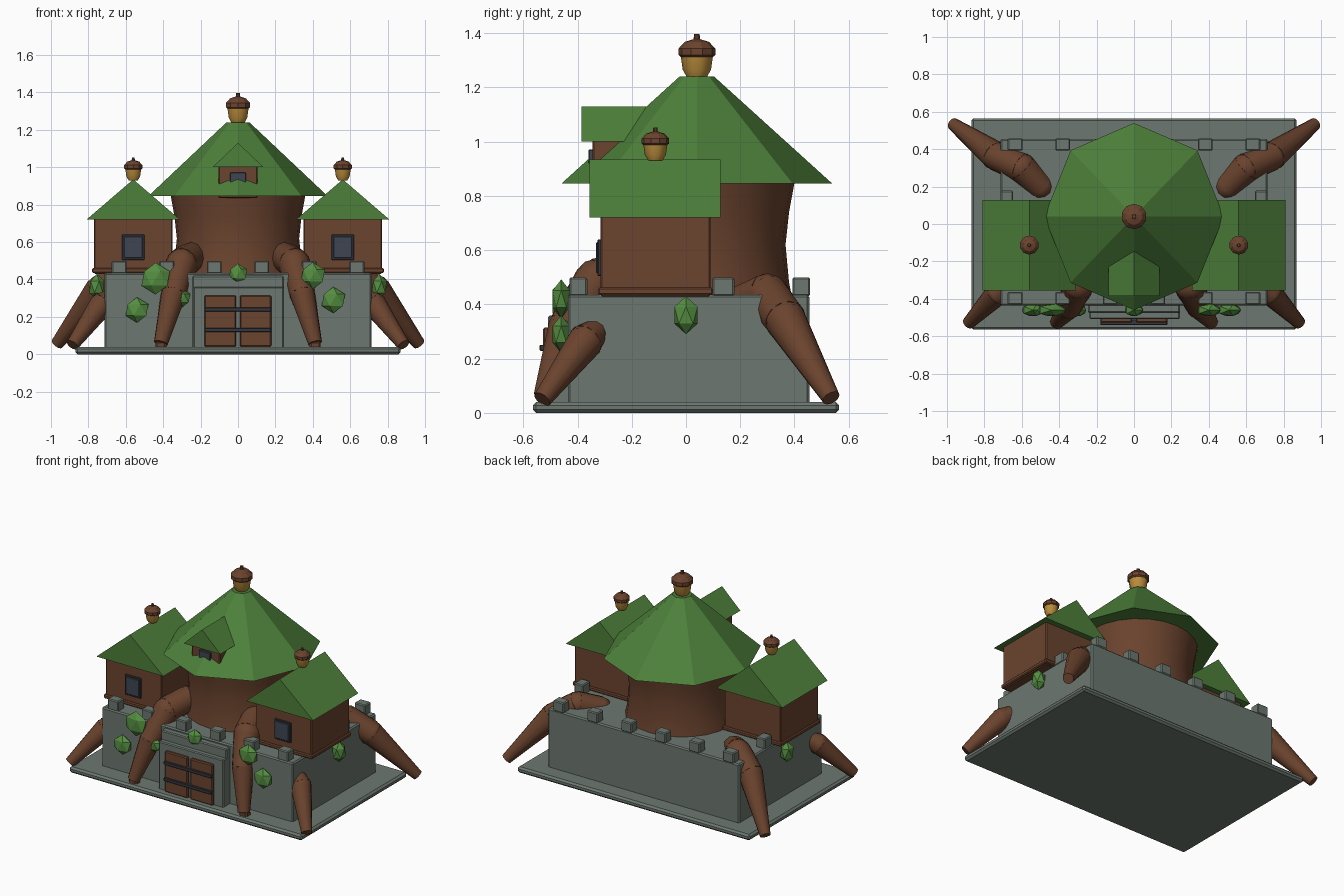
import bpy, bmesh, math
from mathutils import Vector

cube = bpy.data.objects.get("Cube")
if cube:
    bpy.data.objects.remove(cube, do_unlink=True)


def material(name, rgb):
    m = bpy.data.materials.new(name)
    m.use_nodes = True
    m.diffuse_color = (*rgb, 1)
    bsdf = next(n for n in m.node_tree.nodes if n.type == 'BSDF_PRINCIPLED')
    bsdf.inputs["Base Color"].default_value = (*rgb, 1)
    bsdf.inputs["Roughness"].default_value = 0.8
    return m


STONE = material("grey_stone", (.15, .185, .162))
BARK = material("brown_bark", (.145, .056, .027))
ROOF = material("roof_green", (.075, .215, .043))
LEAF = material("leaf_green", (.09, .27, .052))
GOLD = material("acorn_gold", (.5, .27, .045))
IRON = material("dark_iron", (.035, .038, .048))
GLASS = material("dark_glass", (.05, .06, .085))


def finish(name, bm, mat, smooth=None, bevel=0):
    """Turn a bmesh into an object with one colour."""
    bmesh.ops.recalc_face_normals(bm, faces=bm.faces[:])
    mesh = bpy.data.meshes.new(name)
    bm.to_mesh(mesh)
    bm.free()
    mesh.materials.append(mat)
    ob = bpy.data.objects.new(name, mesh)
    bpy.context.collection.objects.link(ob)
    if bevel:
        mod = ob.modifiers.new("bevel", 'BEVEL')
        mod.width, mod.segments = bevel, 1
    if smooth:
        bpy.ops.object.select_all(action='DESELECT')
        ob.select_set(True)
        bpy.context.view_layer.objects.active = ob
        bpy.ops.object.shade_smooth_by_angle(angle=math.radians(smooth))
    return ob


def box(name, x, y, z, mat, bevel=.006):
    """Box from (min, max) ranges on each axis."""
    bm = bmesh.new()
    bmesh.ops.create_cube(bm, size=1)
    for v in bm.verts:
        v.co = [(lo + hi) / 2 + c * (hi - lo) for c, (lo, hi) in zip(v.co, (x, y, z))]
    return finish(name, bm, mat, bevel=bevel)


def lathe(name, profile, centre, sides, mat, smooth=None):
    """Closed turned shape from (radius, height) pairs."""
    bm = bmesh.new()
    rings = []
    for r, z in profile:
        rings.append([bm.verts.new((centre[0] + r * math.sin(2 * math.pi * i / sides),
                                    centre[1] + r * math.cos(2 * math.pi * i / sides), z))
                      for i in range(sides)])
    for a, b in zip(rings, rings[1:]):
        for i in range(sides):
            j = (i + 1) % sides
            bm.faces.new((a[i], a[j], b[j], b[i]))
    bm.faces.new(rings[0])
    bm.faces.new(rings[-1])
    return finish(name, bm, mat, smooth)


def gable(name, cx, half, y, z, mat):
    """Triangular roof prism with its ridge along y."""
    bm = bmesh.new()
    ends = [[bm.verts.new((cx - half, yy, z[0])), bm.verts.new((cx + half, yy, z[0])),
             bm.verts.new((cx, yy, z[1]))] for yy in y]
    for e in ends:
        bm.faces.new(e)
    for i in range(3):
        j = (i + 1) % 3
        bm.faces.new((ends[0][i], ends[0][j], ends[1][j], ends[1][i]))
    return finish(name, bm, mat)


def root(name, side, points):
    """Tapered limb through (x, y, z, radius) points, rounded at the joints."""
    bm = bmesh.new()
    pts = [(Vector((side * p[0], p[1], p[2])), p[3]) for p in points]
    for (a, ra), (b, rb) in zip(pts, pts[1:]):
        d = b - a
        made = bmesh.ops.create_cone(bm, cap_ends=True, segments=12, radius1=ra,
                                     radius2=rb, depth=d.length)["verts"]
        bmesh.ops.rotate(bm, verts=made, matrix=d.to_track_quat('Z', 'Y').to_matrix())
        bmesh.ops.translate(bm, verts=made, vec=(a + b) / 2)
    for p, r in pts[:-1]:
        made = bmesh.ops.create_icosphere(bm, subdivisions=2, radius=r)["verts"]
        bmesh.ops.translate(bm, verts=made, vec=p)
    return finish(name, bm, BARK, 45)


def acorn(name, x, y, z, s):
    """Roof ornament: golden nut with a brown cap and stem."""
    def rings(pairs):
        return [(r * s, z + h * s) for r, h in pairs]
    lathe(name + "_nut", rings([(.035, 0), (.052, .03), (.06, .085)]), (x, y), 10, GOLD, 40)
    lathe(name + "_cap", rings([(.06, .078), (.068, .085), (.068, .108), (.045, .133), (.012, .143),
                                (.01, .163)]), (x, y), 10, BARK)


# Ground slab, wall block and battlements
box("ground_slab", (-.87, .87), (-.565, .565), (0, .04), STONE, .012)
box("castle_wall", (-.715, .715), (-.435, .455), (.03, .435), STONE, .008)
for i in range(6):
    x = -.635 + .254 * i
    for y, end in ((-.397, "front"), (.425, "back")):
        box(f"{end}_battlement", (x - .04, x + .04), (y - .033, y + .033), (.43, .5), STONE)
for s in (-1, 1):
    box("side_battlement", (s * .68 - .033, s * .68 + .033), (.098, .178), (.43, .5), STONE)

# Central trunk tower with its roof
CY = .04
lathe("trunk", [(.36, .38), (.34, .48), (.327, .62), (.34, .74), (.362, .86)],
      (0, CY), 24, BARK, 60)
tower_roof = lathe("tower_roof", [(.5, .845), (.064, 1.24)], (0, CY), 8, ROOF)
for v in tower_roof.data.vertices:
    v.co.x *= .96
acorn("tower_acorn", 0, CY, 1.235, 1)

# Dormer
box("dormer", (-.105, .105), (-.345, -.05), (.835, 1.01), BARK)
box("dormer_window", (-.043, .043), (-.36, -.34), (.88, .972), GLASS, .004)
gable("dormer_roof", 0, .137, (-.385, -.05), (1.0, 1.13), ROOF)

# Gate
box("gate_surround", (-.245, .245), (-.475, -.42), (.03, .42), STONE)
box("gate_frame", (-.238, .245), (-.508, -.46), (.03, .36), STONE)
for x in ((-.18, -.01), (.01, .178)):
    box("gate_door", x, (-.527, -.5), (.04, .315), BARK)
for z in (.13, .24):
    box("gate_bar", (-.18, .178), (-.54, -.51), (z - .011, z + .011), IRON, .003)

for s in (-1, 1):
    side = "left" if s > 0 else "right"
    # Side houses
    x = s * .56
    box(f"{side}_house", (x - .21, x + .21), (-.315, .09), (.43, .73), BARK)
    box(f"{side}_house_sill", (x - .22, x + .22), (-.325, .1), (.435, .462), BARK)
    box(f"{side}_house_window_frame", (x - .06, x + .06), (-.326, -.31), (.505, .64), IRON, .003)
    box(f"{side}_house_window", (x - .05, x + .05), (-.331, -.32), (.515, .63), GLASS, .003)
    gable(f"{side}_house_roof", x, .25, (-.355, .128), (.72, .935), ROOF)
    acorn(f"{side}_house_acorn", x, -.113, .93, .75)

    # Roots
    root(f"{side}_back_root", s, [(.5, .2, .4, .07), (.6, .3, .435, .08),
                                  (.74, .365, .345, .078), (.968, .535, .055, .034)])
    root(f"{side}_front_corner_root", s, [(.68, -.335, .3, .05), (.73, -.37, .265, .066),
                                          (.885, -.53, .05, .034)])
    root(f"{side}_front_root", s, [(.25, -.18, .52, .08), (.3, -.33, .485, .085),
                                   (.345, -.44, .32, .068), (.412, -.525, .06, .038)])
    box(f"{side}_root_foot", (s * .412 - .03, s * .412 + .03), (-.54, -.49), (.03, .07), BARK, .01)


# Leaf clumps hanging on the walls: position, then half sizes
def leaf(x, y, z, rx, ry, rz):
    bm = bmesh.new()
    bmesh.ops.create_icosphere(bm, subdivisions=1, radius=1)
    for v in bm.verts:
        v.co = (x + rx * v.co.x, y + ry * v.co.y, z + rz * v.co.z)
    finish("leaf_clump", bm, LEAF)


for x, z, r in ((-.44, .405, .085), (-.54, .237, .068), (-.3, .3, .05),
                (0, .43, .055), (.4, .42, .072), (.51, .29, .07)):
    leaf(x, -.46, z, r, .037, r)
for s in (-1, 1):
    leaf(s * .755, 0, .36, .045, .05, .07)
